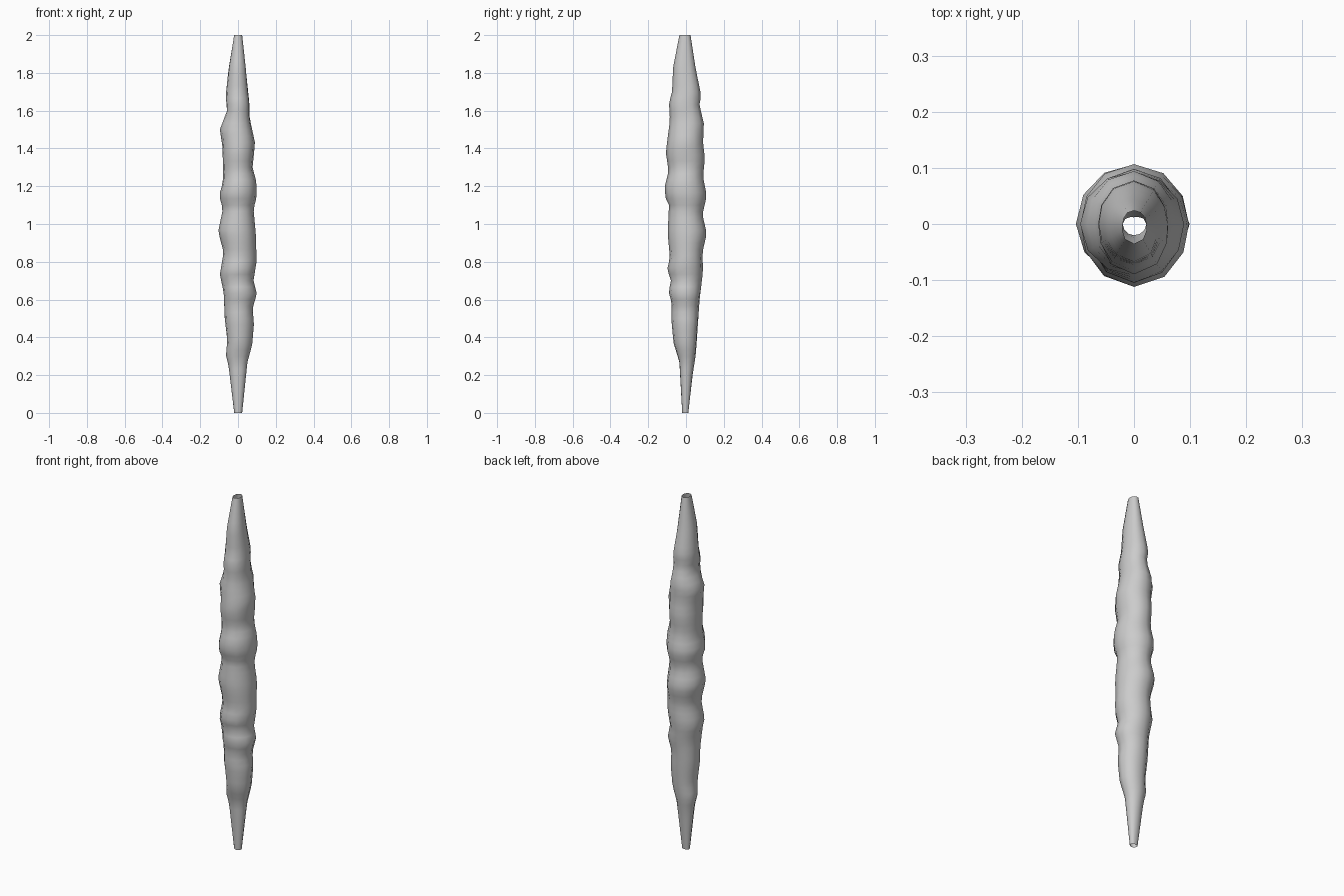
import bpy, bmesh
from math import cos, sin, pi

# Lumpy silhouettes as (height, radius) on each of the four sides
right = [(0, .022), (.27, .05), (.36, .075), (.48, .085), (.55, .076), (.63, .1), (.7, .082),
         (.8, .098), (.94, .095), (1.08, .082), (1.14, .098), (1.22, .098), (1.3, .077),
         (1.43, .09), (1.56, .062), (1.64, .06), (1.83, .04), (2, .022)]
left = [(0, .02), (.25, .05), (.31, .065), (.38, .056), (.5, .07), (.64, .076), (.73, .096),
        (.85, .076), (.96, .105), (1.08, .08), (1.15, .1), (1.22, .08), (1.4, .081),
        (1.5, .096), (1.6, .058), (1.68, .065), (1.82, .05), (2, .02)]
front = [(0, .02), (.27, .035), (.37, .066), (.5, .078), (.58, .075), (.64, .092), (.7, .08),
         (.76, .1), (.82, .085), (.95, .097), (1.1, .09), (1.14, .11), (1.2, .112),
         (1.28, .092), (1.38, .107), (1.55, .085), (1.64, .09), (1.7, .074), (1.83, .068), (2, .035)]
back = [(0, .012), (.2, .035), (.31, .052), (.5, .065), (.6, .072), (.75, .09), (.85, .087),
        (.95, .11), (1.05, .087), (1.15, .11), (1.25, .09), (1.35, .1), (1.43, .09),
        (1.53, .095), (1.63, .071), (1.68, .08), (1.83, .05), (2, .024)]
SIDES = 12


def radius(profile, z):
    for (z0, r0), (z1, r1) in zip(profile, profile[1:]):
        if z <= z1:
            return r0 + (r1 - r0) * (z - z0) / (z1 - z0)
    return profile[-1][1]


# Open-ended tube, blending the four silhouettes around each ring
bm = bmesh.new()
rings = []
for i in range(61):
    z = 2 * i / 60
    ring = []
    for k in range(SIDES):
        c, s = cos(2 * pi * k / SIDES), sin(2 * pi * k / SIDES)
        r = (radius(right if c > 0 else left, z) * c * c
             + radius(back if s > 0 else front, z) * s * s)
        ring.append(bm.verts.new((r * c, r * s, z)))
    rings.append(ring)
for a, b in zip(rings, rings[1:]):
    for k in range(SIDES):
        n = (k + 1) % SIDES
        bm.faces.new((a[k], a[n], b[n], b[k])).smooth = True

mesh = bpy.data.meshes.new("lumpy_spindle")
bm.to_mesh(mesh)
bm.free()
bpy.context.collection.objects.link(bpy.data.objects.new("lumpy_spindle", mesh))
